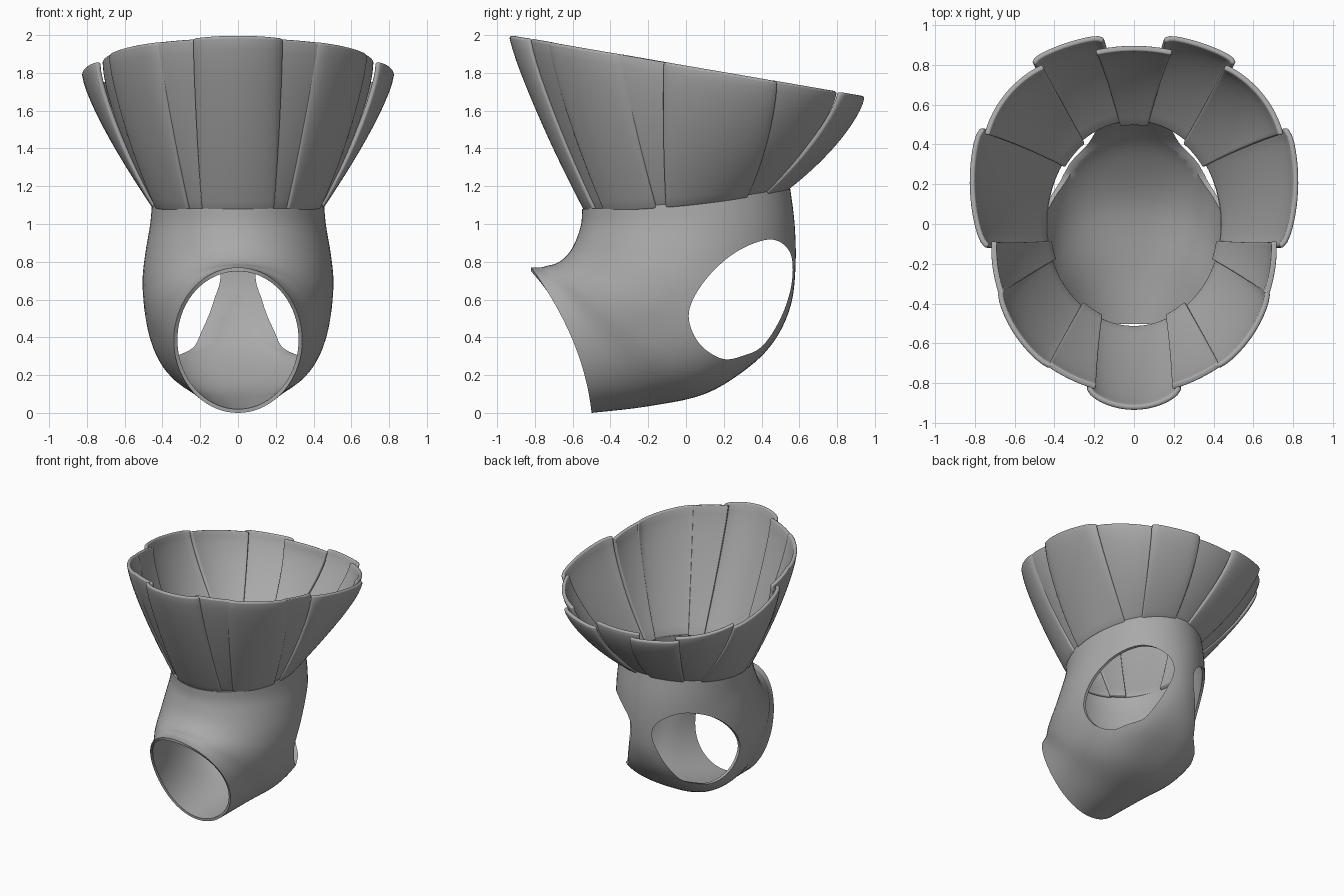
import bpy, bmesh
from math import sin, cos, pi, atan2, hypot, copysign

old = bpy.data.objects.get("Cube")
if old:
    bpy.data.objects.remove(old, do_unlink=True)

grey = bpy.data.materials.new("plain_grey")
grey.use_nodes = True
grey.diffuse_color = (0.4, 0.4, 0.4, 1)
grey.node_tree.nodes["Principled BSDF"].inputs["Base Color"].default_value = (0.4, 0.4, 0.4, 1)


def grid_object(name, rows, closed):
    """Skin a list of point rows into a mesh object."""
    bm = bmesh.new()
    grid = [[bm.verts.new(p) for p in row] for row in rows]
    n = len(rows[0])
    for a, b in zip(grid, grid[1:]):
        for i in range(n if closed else n - 1):
            j = (i + 1) % n
            bm.faces.new((a[i], a[j], b[j], b[i]))
    bmesh.ops.recalc_face_normals(bm, faces=bm.faces)
    mesh = bpy.data.meshes.new(name)
    bm.to_mesh(mesh)
    bm.free()
    mesh.materials.append(grey)
    ob = bpy.data.objects.new(name, mesh)
    bpy.context.collection.objects.link(ob)
    return ob


def select(ob):
    bpy.ops.object.select_all(action='DESELECT')
    ob.select_set(True)
    bpy.context.view_layer.objects.active = ob


def apply(ob, kind, **settings):
    mod = ob.modifiers.new(kind.title(), kind)
    for key, value in settings.items():
        setattr(mod, key, value)
    select(ob)
    bpy.ops.object.modifier_apply(modifier=mod.name)


def smooth(ob):
    select(ob)
    bpy.ops.object.shade_smooth_by_angle(angle=0.7)


def spline(pts, steps):
    """Catmull-Rom through all but the first and last tuple."""
    out = []
    for k in range(len(pts) - 3):
        for s in range(steps):
            t = s / steps
            out.append([0.5 * (2 * b + (c - a) * t + (2 * a - 5 * b + 4 * c - d) * t * t
                               + (3 * b - a - 3 * c + d) * t ** 3)
                        for a, b, c, d in zip(*pts[k:k + 4])])
    return out


def power(v, q):
    return copysign(abs(v) ** q, v)


# Elbow body: front y, front z, back y, back z, half width, side bend, back squareness
rings = [(-.55, 1.08, .55, 1.2, .455, 0, 1), (-.555, 1.0, .575, 1.0, .465, 0, 1),
         (-.58, .92, .58, .78, .49, 0, 1.05), (-.61, .86, .555, .57, .505, 0, 1.03),
         (-.65, .815, .47, .385, .50, 0, .84), (-.69, .79, .33, .24, .48, 0, .68),
         (-.73, .78, .1, .1, .44, .01, .76), (-.77, .77, -.2, .035, .38, .03, .92),
         (-.82, .77, -.5, 0, .34, .06, 1)]
rows = []
sections = spline([rings[0]] + rings + [rings[-1]], 5) + [rings[-1]]
for k, (fy, fz, by, bz, w, bend, q) in enumerate(sections):
    sag = .025 * max(0, 1 - k / 5)
    row = []
    for i in range(72):
        a = 2 * pi * i / 72
        s, c = sin(a), cos(a)
        if c < 0:
            s, c = power(s, q), power(c, q)
        m = (1 - c) / 2
        row.append((w * s, fy + (by - fy) * m + bend * s * s,
                    fz + (bz - fz) * m - sag * s * s))
    rows.append(row)
body = grid_object("elbow_body", rows, True)
apply(body, 'SOLIDIFY', thickness=.02, offset=-1)

# Rounded side openings, cut straight across
hole = [(.015, .53), (.065, .375), (.19, .287), (.31, .305), (.41, .36), (.505, .51),
        (.56, .69), (.55, .85), (.445, .918), (.26, .848), (.10, .70)]
outline = spline([hole[-1]] + hole + hole[:2], 8)
cutter = grid_object("opening_cutter", [[(x, y, z) for y, z in outline] for x in (-1, 1)], True)
bm = bmesh.new()
bm.from_mesh(cutter.data)
bmesh.ops.holes_fill(bm, edges=bm.edges)
bmesh.ops.recalc_face_normals(bm, faces=bm.faces)
bm.to_mesh(cutter.data)
bm.free()
cutter.hide_render = True
apply(body, 'BOOLEAN', operation='DIFFERENCE', object=cutter, solver='EXACT')
bpy.data.objects.remove(cutter, do_unlink=True)
smooth(body)


def petal(name, rim0, rim1, base0, base1, bulge, outer):
    """Flared panel between two rim points and two base points."""
    def arc(p, q, pad):
        a = atan2(p[0], -p[1])
        span = (atan2(q[0], -q[1]) - a) % (2 * pi)
        return a - pad, span + 2 * pad

    pad = 0 if outer else .04
    ra, rspan = arc(rim0, rim1, pad)
    ba, bspan = arc(base0, base1, pad)
    r0, r1 = hypot(*rim0), hypot(*rim1)
    rows = []
    for j in range(15):
        t = j / 14
        row = []
        for i in range(17):
            s = i / 16
            a = ra + rspan * s
            r = r0 + (r1 - r0) * s + bulge * 4 * s * (1 - s) - .01
            rx, ry = r * sin(a), -r * cos(a)
            b = ba + bspan * s
            br = (1 if outer else .965) / hypot(sin(b) / .445, cos(b) / .52)
            bx, by = br * sin(b), -br * cos(b)
            x, y = bx + (rx - bx) * t, by + (ry - by) * t
            # belly of the flare, minus rolled side and top edges
            push = (.038 - .018 * cos(a)) * 4 * t * (1 - t) - .012 * t ** 12
            if outer:
                push -= .018 * abs(2 * s - 1) ** 10 * t
            d = hypot(x, y)
            z0 = 1.1 + .11 * by + .08 * by * by
            z1 = 1.838 - .169 * ry
            row.append((x * (1 + push / d), y * (1 + push / d), z0 + (z1 - z0) * t))
        rows.append(row)
    ob = grid_object(name, rows, False)
    apply(ob, 'SOLIDIFY', thickness=.028, offset=0)
    apply(ob, 'BEVEL', width=.012, segments=3, limit_method='ANGLE', angle_limit=.9)
    smooth(ob)


# Panels on the centre line
petal("front_petal", (-.24, -.86), (.24, -.86), (-.19, -.48), (.19, -.48), .052, True)
petal("back_inner_petal", (.16, .89), (-.16, .89), (.05, .5), (-.05, .5), 0, False)

# Paired panels, mirrored left to right
pairs = [
    ("front_inner_petal", (.23, -.83), (.41, -.74), (.19, -.48), (.25, -.42), 0, False),
    ("front_side_petal", (.42, -.75), (.70, -.34), (.25, -.42), (.41, -.15), .01, True),
    ("side_inner_petal", (.70, -.33), (.72, -.12), (.40, -.16), (.41, -.10), 0, False),
    ("side_petal", (.775, -.12), (.795, .50), (.41, -.10), (.36, .33), -.01, True),
    ("back_side_inner_petal", (.74, .49), (.5, .79), (.36, .32), (.26, .39), .02, False),
    ("back_petal", (.525, .84), (.16, .962), (.26, .39), (.05, .5), 0, True)]
for name, p, q, u, v, bulge, outer in pairs:
    petal("left_" + name, p, q, u, v, bulge, outer)
    p, q, u, v = [(-x, y) for x, y in (p, q, u, v)]
    petal("right_" + name, q, p, v, u, bulge, outer)
